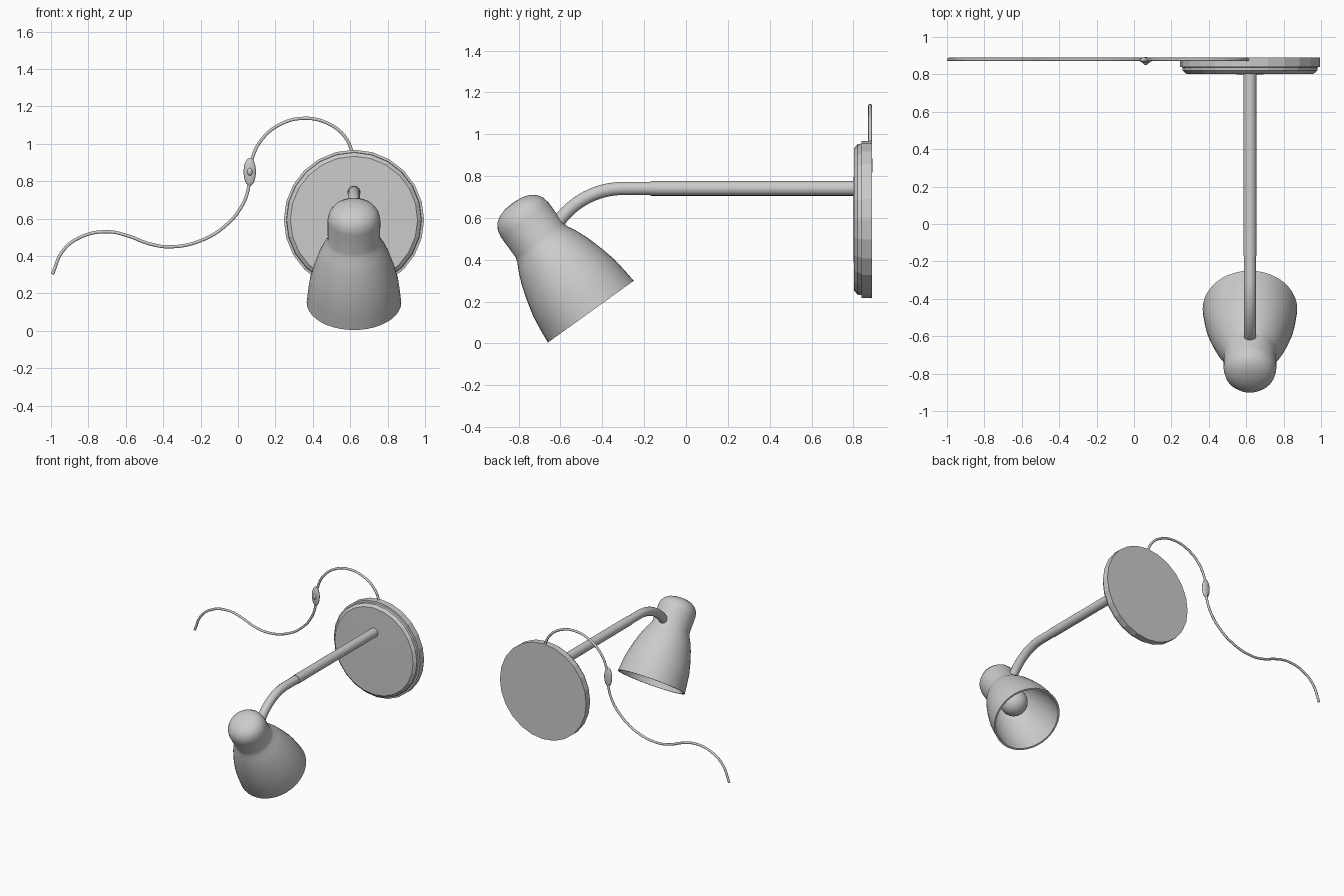
import bpy, bmesh, math
from mathutils import Vector, Matrix

if "Cube" in bpy.data.objects:
    bpy.data.objects.remove(bpy.data.objects["Cube"])

ARM_X = 0.62


def finish(name, bm, angle):
    bmesh.ops.remove_doubles(bm, verts=bm.verts, dist=1e-5)
    bmesh.ops.recalc_face_normals(bm, faces=bm.faces)
    mesh = bpy.data.meshes.new(name)
    bm.to_mesh(mesh)
    bm.free()
    ob = bpy.data.objects.new(name, mesh)
    bpy.context.collection.objects.link(ob)
    if angle:
        bpy.ops.object.select_all(action='DESELECT')
        ob.select_set(True)
        bpy.context.view_layer.objects.active = ob
        bpy.ops.object.shade_smooth_by_angle(angle=math.radians(angle))
    return ob


def lathe(name, profile, origin, axis, sides, angle=40):
    """Spin (radius, height) points around an axis."""
    bm = bmesh.new()
    verts = [bm.verts.new((r, 0, h)) for r, h in profile]
    edges = [bm.edges.new(p) for p in zip(verts, verts[1:])]
    bmesh.ops.spin(bm, geom=verts + edges, cent=(0, 0, 0), axis=(0, 0, 1),
                   angle=math.tau, steps=sides)
    rot = Vector(axis).to_track_quat('Z', 'Y').to_matrix().to_4x4()
    bm.transform(Matrix.Translation(origin) @ rot)
    return finish(name, bm, angle)


def ellipsoid(name, centre, size):
    bm = bmesh.new()
    bmesh.ops.create_uvsphere(bm, u_segments=24, v_segments=16, radius=1)
    bm.transform(Matrix.Translation(centre) @ Matrix.Diagonal((*size, 1)))
    return finish(name, bm, 60)


def tube(name, points, radius, smooth_path=False):
    cu = bpy.data.curves.new(name, 'CURVE')
    cu.dimensions = '3D'
    cu.bevel_depth = radius
    cu.bevel_resolution = 3
    cu.use_fill_caps = True
    if smooth_path:
        sp = cu.splines.new('BEZIER')
        sp.bezier_points.add(len(points) - 1)
        for bp, p in zip(sp.bezier_points, points):
            bp.co = p
            bp.handle_left_type = bp.handle_right_type = 'AUTO'
        sp.resolution_u = 5
    else:
        sp = cu.splines.new('POLY')
        sp.points.add(len(points) - 1)
        for sp_point, p in zip(sp.points, points):
            sp_point.co = (*p, 1)
        sp.use_smooth = True
    ob = bpy.data.objects.new(name, cu)
    bpy.context.collection.objects.link(ob)
    return ob


# wall plate, faceted
lathe("wall_plate", [(0, 0), (0.375, 0), (0.375, 0.05), (0.362, 0.052),
                     (0.36, 0.07), (0.34, 0.087), (0, 0.09)],
      (ARM_X, 0.89, 0.593), (0, -1, 0), 24, angle=0)

# straight arm and bent neck
lathe("arm", [(0, 0), (0.035, 0), (0.035, 1.0), (0, 1.0)],
      (ARM_X, 0.83, 0.741), (0, -1, 0), 20)
R = 0.38
bend = [(ARM_X, -0.1, 0.741)]
for i in range(13):
    a = math.radians(55) * i / 12
    bend.append((ARM_X, -0.30 - R * math.sin(a), 0.741 - R + R * math.cos(a)))
tube("bent_neck", bend, 0.033)

# shade: outer skin up to the cap, then back down the inside
rim = Vector((ARM_X, -0.455, 0.152))
axis = Vector((0, -0.584, 0.812)).normalized()
outer = [(0.253, 0), (0.246, 0.07), (0.237, 0.14), (0.217, 0.22), (0.192, 0.30),
         (0.167, 0.36), (0.148, 0.395), (0.140, 0.42), (0.141, 0.54),
         (0.134, 0.575), (0.115, 0.605), (0.085, 0.625), (0.045, 0.637), (0, 0.64)]
inner = [(max(r - 0.013, 0), h if h < 0.5 else h - 0.013) for r, h in outer[:-1]]
lathe("shade", outer[:1] + outer[1:] + [(0, 0.627)] + inner[::-1] + outer[:1],
      rim, axis, 40, angle=50)

# bulb and its socket
ellipsoid("bulb", rim + axis * 0.25, (0.1, 0.1, 0.1))
lathe("bulb_socket", [(0, 0.31), (0.06, 0.32), (0.05, 0.42), (0.05, 0.62), (0, 0.62)],
      rim, axis, 24)

# power cord, drawn in the wall plane
cord = [(0.618, 0.94), (0.57, 1.04), (0.478, 1.11), (0.35, 1.136), (0.222, 1.102),
        (0.126, 1.022), (0.078, 0.928), (0.062, 0.85), (0.055, 0.757), (0.02, 0.666),
        (-0.056, 0.572), (-0.18, 0.49), (-0.356, 0.449), (-0.484, 0.468),
        (-0.58, 0.505), (-0.703, 0.530), (-0.848, 0.498), (-0.938, 0.425),
        (-0.992, 0.302)]
tube("power_cord", [(x, 0.88, z) for x, z in cord], 0.009, True)

# inline switch with button
ellipsoid("cord_switch", (0.063, 0.876, 0.85), (0.033, 0.016, 0.075))
ellipsoid("switch_button", (0.063, 0.862, 0.85), (0.014, 0.012, 0.02))
